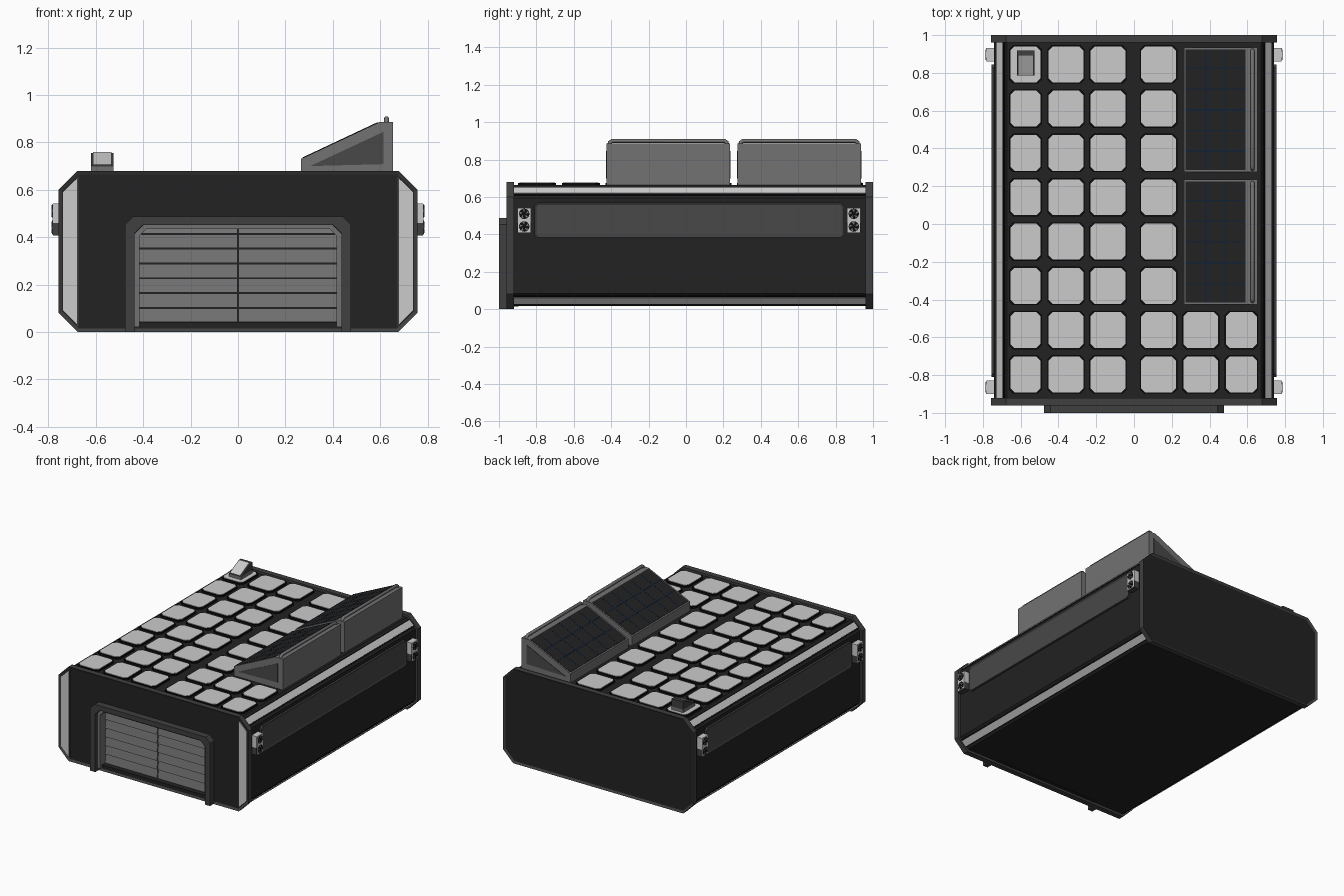
import bpy, bmesh, math
from mathutils import Vector

if "Cube" in bpy.data.objects:
    bpy.data.objects.remove(bpy.data.objects["Cube"])


def material(name, r, g, b):
    m = bpy.data.materials.new(name)
    m.use_nodes = True
    m.diffuse_color = (r, g, b, 1)
    bsdf = m.node_tree.nodes["Principled BSDF"]
    bsdf.inputs["Base Color"].default_value = (r, g, b, 1)
    bsdf.inputs["Roughness"].default_value = 0.7
    return m


DARK = material("charcoal", 0.016, 0.016, 0.016)
BLACK = material("black", 0.004, 0.004, 0.004)
RIM = material("dark grey", 0.05, 0.05, 0.05)
PANEL = material("slate grey", 0.065, 0.065, 0.065)
GREY = material("mid grey", 0.17, 0.17, 0.17)
LIGHT = material("light grey", 0.6, 0.6, 0.6)
BLUE = material("navy blue", 0.004, 0.016, 0.045)


def prism(name, pts, axis, lo, hi, mat, inset=None, inset_mat=None):
    """Extrude a 2D outline along an axis; inset = (side, width, depth) sinks one end."""
    def place(p, t):
        return {"x": (t, p[0], p[1]), "y": (p[0], t, p[1]), "z": (p[0], p[1], t)}[axis]
    bm = bmesh.new()
    ends = [[bm.verts.new(place(p, t)) for p in pts] for t in (lo, hi)]
    caps = [bm.faces.new(e) for e in ends]
    n = len(pts)
    for i in range(n):
        j = (i + 1) % n
        bm.faces.new((ends[0][i], ends[0][j], ends[1][j], ends[1][i]))
    bmesh.ops.recalc_face_normals(bm, faces=bm.faces)
    if inset:
        side, width, depth = inset
        cap = caps[side]
        bmesh.ops.inset_region(bm, faces=[cap], thickness=width, depth=-depth)
        cap.material_index = 1
    me = bpy.data.meshes.new(name)
    bm.to_mesh(me)
    bm.free()
    me.materials.append(mat)
    if inset_mat:
        me.materials.append(inset_mat)
    ob = bpy.data.objects.new(name, me)
    bpy.context.collection.objects.link(ob)
    return ob


def octagon(cx, cy, hx, hy, c):
    """Rectangle outline with cut corners."""
    return [(cx - hx + c, cy - hy), (cx + hx - c, cy - hy), (cx + hx, cy - hy + c),
            (cx + hx, cy + hy - c), (cx + hx - c, cy + hy), (cx - hx + c, cy + hy),
            (cx - hx, cy + hy - c), (cx - hx, cy - hy + c)]


def rect(x0, x1, y0, y1):
    return [(x0, y0), (x1, y0), (x1, y1), (x0, y1)]


def arch(w, z0, top, c):
    """Door outline with cut upper corners."""
    return [(-w, z0), (-w, top - c), (-w + c, top), (w - c, top), (w, top - c), (w, z0)]


def flip(pts, s):
    return [(s * x, z) for x, z in pts]


# Main shell and end frames
MID = 0.34
shell = prism("main_shell", octagon(0, MID, 0.74, 0.323, 0.068), "y", -0.93, 0.965, DARK)
end = octagon(0, MID, 0.757, MID, 0.08)
front = prism("front_frame", end, "y", -0.96, -0.92, RIM, (0, 0.016, 0.008), DARK)
prism("back_frame", end, "y", 0.96, 1.0, RIM, (1, 0.016, 0.008), DARK)

# Door recess
cutter = prism("door_cutter", arch(0.435, 0.02, 0.45, 0.035), "y", -1.1, -0.895, DARK)
for ob in (shell, front):
    mod = ob.modifiers.new("door_recess", "BOOLEAN")
    mod.operation, mod.solver, mod.object = "DIFFERENCE", "EXACT", cutter
    bpy.context.view_layer.objects.active = ob
    bpy.ops.object.modifier_apply(modifier=mod.name)
bpy.data.objects.remove(cutter)

# Door surround, jamb and slats
prism("door_surround", arch(0.477, 0, 0.487, 0.035) + arch(0.437, 0, 0.452, 0.035)[::-1],
      "y", -1.0, -0.95, RIM)
prism("door_jamb", arch(0.436, 0.02, 0.451, 0.035) + arch(0.416, 0.02, 0.435, 0.03)[::-1],
      "y", -0.975, -0.896, GREY)
prism("door_sill", rect(-0.43, 0.43, 0.015, 0.04), "y", -0.955, -0.896, DARK)
pitch = 0.0625
for i in range(7):
    z = 0.041 + i * pitch
    top = min(z + pitch - 0.004, 0.437)
    slat = [(-0.896, z), (-0.918, z), (-0.908, top), (-0.896, top)]
    for s in (-1, 1):
        prism("door_slat", slat, "x", *sorted((s * 0.003, s * 0.418)), GREY)

# Details repeated on both sides
for s in (-1, 1):
    prism("front_corner_light", flip([(0.68, 0.033), (0.738, 0.09), (0.738, 0.59), (0.68, 0.647)], s),
          "y", -0.958, -0.95, LIGHT)
    prism("front_trim", flip(rect(0.673, 0.68, 0.026, 0.654), s), "y", -0.958, -0.95, RIM)

    # Light strips on the sloped edges, with black borders
    for v in (-1, 1):
        for name, a, b, h, mat in (("strip_border", 0.684, 0.728, 0.003, BLACK),
                                   ("edge_strip", 0.69, 0.721, 0.006, LIGHT)):
            edge = 0.672 + 0.323  # x + height stays constant along the slope
            pts = [(a, edge - a), (b, edge - b), (b + h, edge - b + h), (a + h, edge - a + h)]
            prism(name, [(s * x, MID + v * z) for x, z in pts], "y", -0.92, 0.96, mat)

    # Long side panel
    prism("side_panel", octagon(0.017, 0.477, 0.828, 0.094, 0.018), "x",
          *sorted((s * 0.73, s * 0.755)), RIM, (1 if s > 0 else 0, 0.014, 0.006), PANEL)

    # Fan units
    for y in (-0.865, 0.897):
        prism("fan_upper_case", rect(y - 0.036, y + 0.036, 0.46, 0.542), "x",
              *sorted((s * 0.73, s * 0.78)), LIGHT)
        prism("fan_lower_case", rect(y - 0.036, y + 0.036, 0.407, 0.46), "x",
              *sorted((s * 0.73, s * 0.78)), RIM)
        prism("fan_plate", rect(y - 0.034, y + 0.034, 0.41, 0.54), "x",
              *sorted((s * 0.78, s * 0.783)), LIGHT)
        for z in (0.442, 0.51):
            ring = [(y + 0.028 * math.cos(k * math.tau / 16), z + 0.028 * math.sin(k * math.tau / 16))
                    for k in range(16)]
            prism("fan_disc", ring, "x", *sorted((s * 0.78, s * 0.785)), BLACK)
            for k in range(5):
                blade = [(y + r * math.cos(t), z + r * math.sin(t))
                         for r, t in ((0.008, k * math.tau / 5), (0.025, k * math.tau / 5 + 0.2),
                                      (0.025, k * math.tau / 5 + 0.75))]
                prism("fan_blade", blade, "x", *sorted((s * 0.784, s * 0.787)), GREY)

# Roof tiles
columns = ((-0.575, 0.08), (-0.36, 0.092), (-0.138, 0.092),
           (0.13, 0.092), (0.353, 0.092), (0.568, 0.082))
for row in range(8):
    y = 0.845 - row * 0.2345
    for i, (x, half) in enumerate(columns):
        if i > 3 and row < 6:
            continue
        prism("tile_base", octagon(x, y, half + 0.007, 0.102, 0.022), "z", 0.655, 0.675, BLACK)
        prism("roof_tile", octagon(x, y, half, 0.095, 0.022), "z", 0.67, 0.678, LIGHT)

# Roof sensor with a sloped light face
bx = rect(-0.62, -0.526, 0.785, 0.918)
prism("sensor_base", bx, "z", 0.675, 0.7, GREY)
prism("sensor_wedge", [(0.785, 0.7), (0.918, 0.7), (0.918, 0.755), (0.895, 0.755)],
      "x", -0.62, -0.526, RIM)
prism("sensor_face", [(0.787, 0.703), (0.893, 0.756), (0.891, 0.76), (0.785, 0.707)],
      "x", -0.612, -0.534, LIGHT)

# Solar panel units
def slope(x):
    return 0.73 + (x - 0.265) * 0.47


def sloped(x0, x1, h):
    return [(x0, slope(x0) - 0.005), (x1, slope(x1) - 0.005), (x1, slope(x1) + h), (x0, slope(x0) + h)]


for yc in (-0.095, 0.605):
    y0, y1 = yc - 0.33, yc + 0.33
    prism("solar_housing", [(0.265, 0.66), (0.655, 0.66), (0.655, 0.885), (0.595, 0.885), (0.265, 0.73)],
          "y", y0, y1, GREY)
    for a in (y0 - 0.003, y1 - 0.003):
        prism("housing_side_inset", [(0.305, 0.7), (0.615, 0.708), (0.615, 0.845)],
              "y", a, a + 0.006, PANEL)
    prism("solar_glass", sloped(0.273, 0.59, 0.002), "y", y0 + 0.01, y1 - 0.01, DARK)
    for x in (0.38, 0.485):
        prism("solar_line_long", sloped(x - 0.003, x + 0.003, 0.003), "y", y0 + 0.01, y1 - 0.01, BLUE)
    for k in range(1, 6):
        y = y0 + k * 0.11
        prism("solar_line_cross", sloped(0.275, 0.588, 0.003), "y", y - 0.003, y + 0.003, BLUE)

    # Rail along the top ridge
    curve = bpy.data.curves.new("ridge_rail", "CURVE")
    curve.dimensions = "3D"
    curve.bevel_depth, curve.bevel_resolution = 0.011, 2
    curve.use_fill_caps = True
    path = [(y0 + 0.015, 0.875), (y0 + 0.018, 0.892), (y0 + 0.03, 0.9),
            (y1 - 0.03, 0.9), (y1 - 0.018, 0.892), (y1 - 0.015, 0.875)]
    spline = curve.splines.new("POLY")
    spline.points.add(len(path) - 1)
    for p, (y, z) in zip(spline.points, path):
        p.co = Vector((0.627, y, z, 1))
    curve.materials.append(GREY)
    bpy.context.collection.objects.link(bpy.data.objects.new("ridge_rail", curve))
